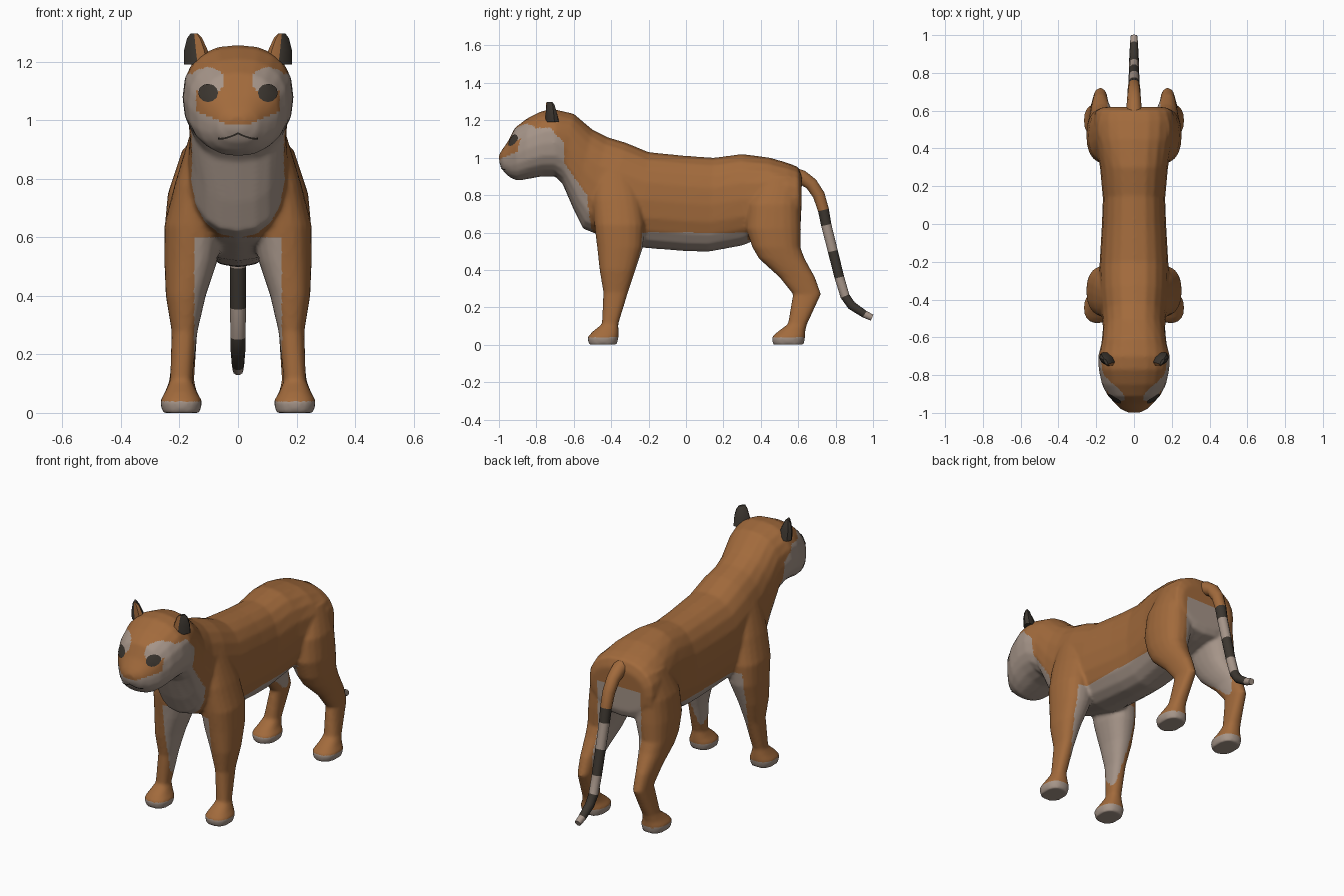
import bpy, bmesh, math
from mathutils import Vector
from mathutils.bvhtree import BVHTree

if "Cube" in bpy.data.objects:
    bpy.data.objects.remove(bpy.data.objects["Cube"])

# Colours
def material(name, rgb):
    m = bpy.data.materials.new(name)
    m.diffuse_color = (*rgb, 1)
    m.use_nodes = True
    m.node_tree.nodes["Principled BSDF"].inputs["Base Color"].default_value = m.diffuse_color
    return m

ORANGE, CREAM, DARK = 0, 1, 2
MATS = [material("orange fur", (0.36, 0.145, 0.045)),
        material("cream fur", (0.38, 0.30, 0.25)),
        material("dark fur", (0.045, 0.037, 0.029))]

def finish(name, bm, rule=None, angle=40):
    bmesh.ops.recalc_face_normals(bm, faces=bm.faces)
    me = bpy.data.meshes.new(name)
    bm.to_mesh(me)
    bm.free()
    ob = bpy.data.objects.new(name, me)
    bpy.context.collection.objects.link(ob)
    for m in MATS:
        me.materials.append(m)
    if rule:
        paint(ob, rule)
    activate(ob)
    bpy.ops.object.shade_smooth_by_angle(angle=math.radians(angle))
    return ob

def activate(ob):
    bpy.ops.object.select_all(action='DESELECT')
    ob.select_set(True)
    bpy.context.view_layer.objects.active = ob

def paint(ob, rule):
    for p in ob.data.polygons:
        p.material_index = rule(p.center, p.normal)

def ring(c, u, v, n=20, power=2.35):
    """Rounded-square ring around c with half axes u and v."""
    pts = []
    for i in range(n):
        a = 2 * math.pi * i / n
        s, t = math.cos(a), math.sin(a)
        pts.append(c + u * math.copysign(abs(s) ** (2 / power), s)
                   + v * math.copysign(abs(t) ** (2 / power), t))
    return pts

def loft(bm, rings):
    loops = [[bm.verts.new(p) for p in r] for r in rings]
    for a, b in zip(loops, loops[1:]):
        n = len(a)
        for i in range(n):
            bm.faces.new((a[i], a[(i + 1) % n], b[(i + 1) % n], b[i]))
    bm.faces.new(loops[0])
    bm.faces.new(loops[-1])

def lerp_table(t, table):
    for (a, va), (b, vb) in zip(table, table[1:]):
        if t <= b:
            return va + (vb - va) * max(0, (t - a) / (b - a))
    return table[-1][1]

# Head, neck and torso: top y, top z, bottom y, bottom z, half width
TRUNK = [(-1.0, 1.015, -.997, .965, .03), (-.985, 1.04, -.975, .925, .07),
         (-.95, 1.09, -.94, .893, .105), (-.915, 1.16, -.90, .877, .14),
         (-.85, 1.21, -.85, .885, .17), (-.77, 1.25, -.77, .90, .187),
         (-.70, 1.258, -.70, .90, .19), (-.60, 1.235, -.66, .86, .172),
         (-.50, 1.15, -.60, .72, .165), (-.42, 1.11, -.55, .62, .17),
         (-.32, 1.08, -.45, .58, .18), (-.2, 1.03, -.25, .52, .183),
         (0, 1.01, 0, .50, .17), (.15, 1.0, .12, .497, .165),
         (.3, 1.02, .3, .53, .18), (.45, 1.0, .42, .58, .205),
         (.55, .97, .53, .60, .215), (.6, .95, .6, .62, .205), (.62, .9, .615, .66, .17)]
# Legs: z, inner x, outer x, front y, back y
FRONT_LEG = [(0, .13, .258, -.52, -.37), (.04, .122, .267, -.527, -.36),
             (.07, .14, .25, -.50, -.36), (.11, .157, .232, -.45, -.362),
             (.28, .138, .227, -.442, -.31), (.40, .11, .247, -.462, -.27),
             (.52, .07, .252, -.475, -.23), (.64, .05, .252, -.49, -.22),
             (.78, .05, .217, -.50, -.24), (.95, .05, .165, -.48, -.30)]
HIND_LEG = [(0, .13, .258, .465, .63), (.04, .122, .267, .458, .637),
            (.07, .14, .25, .49, .637), (.11, .15, .235, .545, .647),
            (.27, .14, .217, .572, .722), (.36, .13, .227, .50, .69),
            (.46, .10, .242, .39, .635), (.52, .08, .25, .355, .612),
            (.62, .05, .252, .32, .615), (.75, .05, .24, .33, .61), (.9, .05, .19, .4, .6)]

bm = bmesh.new()
rings = []
for yt, zt, yb, zb, w in TRUNK:
    top, bottom = Vector((0, yt, zt)), Vector((0, yb, zb))
    rings.append(ring((top + bottom) / 2, Vector((w, 0, 0)), (top - bottom) / 2))
loft(bm, rings)
for side in (-1, 1):
    for leg in (FRONT_LEG, HIND_LEG):
        loft(bm, [ring(Vector((side * (x0 + x1) / 2, (y0 + y1) / 2, z)),
                       Vector(((x1 - x0) / 2, 0, 0)), Vector((0, (y1 - y0) / 2, 0)))
                  for z, x0, x1, y0, y1 in leg])
body = finish("body", bm)

# Blend the legs into the torso
activate(body)
remesh = body.modifiers.new("blend", 'REMESH')
remesh.mode, remesh.voxel_size = 'VOXEL', 0.009
smooth = body.modifiers.new("soften", 'SMOOTH')
smooth.factor, smooth.iterations = 0.5, 6
for name in ("blend", "soften"):
    bpy.ops.object.modifier_apply(modifier=name)

THROAT = [(.58, -.49), (.64, -.51), (.8, -.53), (.97, -.65), (1.08, -.65), (1.15, -.72)]

def coat(c, n):
    x, y, z = abs(c.x), c.y, c.z
    if z < .037:                                          # paw soles
        return CREAM
    if y < -.64 and z > .87:                              # face
        muzzle = z < .985 + .4 * max(0, x - .03)
        cheek = x > .143 and z < 1.16 and y < lerp_table(z, THROAT)
        brow = ((x - .105) / .06) ** 2 + ((z - 1.135) / .045) ** 2 < 1 and z > 1.095
        return CREAM if (muzzle or cheek or brow) and y < lerp_table(z, THROAT) else ORANGE
    if .58 < z < .99 and y < lerp_table(z, THROAT) and x < .18:   # throat and chest
        return CREAM
    if y < -.2 and .11 < z < .6:                          # inner front legs
        return CREAM if x < min(.15 + .4 * max(0, y + .39), .2) else ORANGE
    if y > .33 and .24 < z < .8:                          # inner thighs
        return CREAM if x < .14 and (n.x * c.x < .02 or x < .08) else ORANGE
    if -.25 < y < .36 and .4 < z < .6:                    # belly
        return CREAM
    return ORANGE

body.data.materials.clear()
for m in MATS:
    body.data.materials.append(m)
paint(body, coat)
bpy.ops.object.shade_smooth_by_angle(angle=math.radians(50))

# Tail with dark bands
TAIL = [(.56, .91, .045), (.62, .895, .04), (.67, .86, .036), (.71, .80, .034), (.735, .72, .031),
        (.75, .64, .029), (.785, .50, .028), (.82, .36, .027), (.85, .26, .026),
        (.885, .21, .025), (.955, .163, .021), (.995, .145, .018)]
bm = bmesh.new()
rings = []
for i, (y, z, r) in enumerate(TAIL):
    a, b = TAIL[max(i - 1, 0)], TAIL[min(i + 1, len(TAIL) - 1)]
    d = Vector((0, b[0] - a[0], b[1] - a[1])).normalized()
    rings.append(ring(Vector((0, y, z)), Vector((r, 0, 0)), Vector((0, -d.z, d.y)) * r, 10, 2))
loft(bm, rings)

def bands(c, n):
    if c.z > .72:
        return ORANGE
    if c.y > .955 or .50 < c.z < .64 or .26 < c.z < .36:
        return CREAM
    return DARK
finish("tail", bm, bands, 60)

# Ears: tapered, dark behind and orange in front
for side, label in ((-1, "right"), (1, "left")):
    bm = bmesh.new()
    loft(bm, [ring(Vector((side * x, y, z)), Vector((w, side * .012, 0)), Vector((0, d, 0)), 8, 2)
              for x, y, z, w, d in ((.138, -.715, 1.19, .047, .036), (.144, -.72, 1.24, .040, .03),
                                    (.148, -.725, 1.28, .026, .02), (.15, -.73, 1.297, .012, .012))])
    finish(label + "_ear", bm,
           lambda c, n: ORANGE if n.y < -.45 and abs(c.x) < .155 else DARK, 35)

# Eyes and mouth laid onto the face
bm = bmesh.new()
bm.from_mesh(body.data)
skin = BVHTree.FromBMesh(bm)
bm.free()

def on_face(x, z, lift=.004):
    hit = skin.ray_cast(Vector((x, -2, z)), Vector((0, 1, 0)))
    return hit[0] + hit[1] * lift

for side, label in ((-1, "right"), (1, "left")):
    bm = bmesh.new()
    hub = bm.verts.new(on_face(side * .1, 1.092, .008))
    rim = [bm.verts.new(on_face(side * .1 + .033 * math.cos(a), 1.092 + .031 * math.sin(a)))
           for a in (math.tau * i / 12 for i in range(12))]
    for i in range(12):
        bm.faces.new((hub, rim[i], rim[(i + 1) % 12]))
    finish(label + "_eye", bm, lambda c, n: DARK, 60)

bm = bmesh.new()
line = []
for i in range(13):
    x = -.066 + .011 * i
    z = .957 - .018 * math.sin(min(1, abs(x) / .06) * math.pi / 2)
    line.append([bm.verts.new(on_face(x, z + h)) for h in (-.003, .003)])
for a, b in zip(line, line[1:]):
    bm.faces.new((a[0], b[0], b[1], a[1]))
finish("mouth", bm, lambda c, n: DARK, 60)
